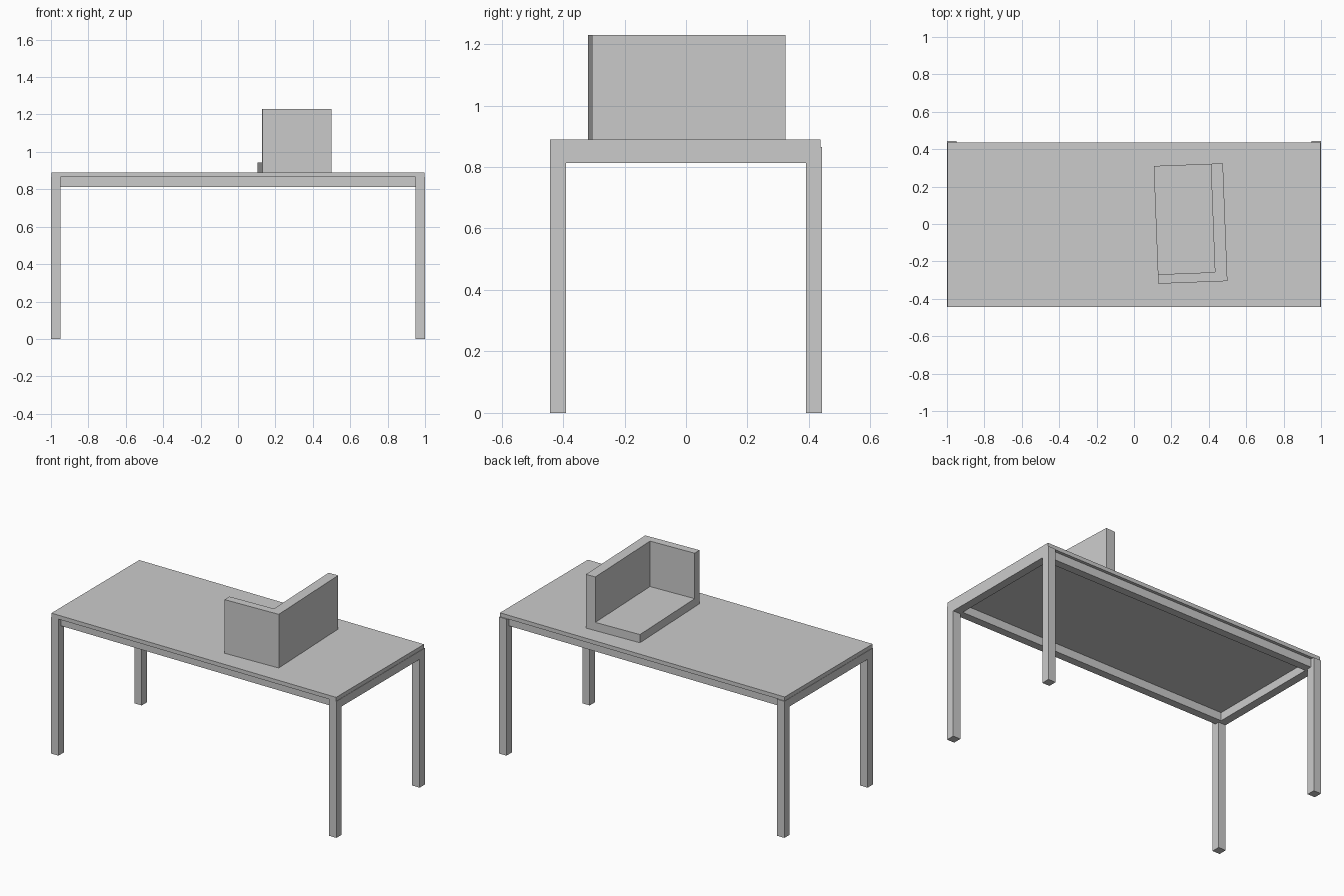
import bpy, bmesh, math
from mathutils import Matrix, Vector

cube = bpy.data.objects.get("Cube")
if cube:
    bpy.data.objects.remove(cube, do_unlink=True)

# Single light grey material
grey = bpy.data.materials.new("light_grey")
grey.use_nodes = True
colour = (0.6, 0.6, 0.6, 1.0)
grey.diffuse_color = colour
grey.node_tree.nodes["Principled BSDF"].inputs["Base Color"].default_value = colour


def prism(name, profile, offset, matrix=Matrix()):
    """Extrude a closed planar profile by an offset vector."""
    bm = bmesh.new()
    face = bm.faces.new([bm.verts.new(p) for p in profile])
    extruded = bmesh.ops.extrude_face_region(bm, geom=[face])
    verts = [g for g in extruded["geom"] if isinstance(g, bmesh.types.BMVert)]
    bmesh.ops.translate(bm, verts=verts, vec=Vector(offset))
    bmesh.ops.recalc_face_normals(bm, faces=bm.faces)
    mesh = bpy.data.meshes.new(name)
    bm.to_mesh(mesh)
    bm.free()
    mesh.materials.append(grey)
    obj = bpy.data.objects.new(name, mesh)
    obj.matrix_world = matrix
    bpy.context.collection.objects.link(obj)
    return obj


def box(name, x, y, z, matrix=Matrix()):
    base = [(x[0], y[0], z[0]), (x[1], y[0], z[0]), (x[1], y[1], z[0]), (x[0], y[1], z[0])]
    return prism(name, base, (0, 0, z[1] - z[0]), matrix)


TOP_Z, FRAME_Z, RAIL_Z = 0.89, 0.865, 0.813
HALF_Y, LEG_Y = 0.443, 0.39

# Table top
box("table_top", (-0.998, 0.998), (-HALF_Y, 0.437), (FRAME_Z, TOP_Z))

# End frames: two legs joined by a flush rail
frame = [(-HALF_Y, 0), (-HALF_Y, FRAME_Z), (HALF_Y, FRAME_Z), (HALF_Y, 0),
         (LEG_Y, 0), (LEG_Y, RAIL_Z), (-LEG_Y, RAIL_Z), (-LEG_Y, 0)]
for name, x0 in (("left_leg_frame", 0.948), ("right_leg_frame", -1.0)):
    prism(name, [(x0, y, z) for y, z in frame], (0.052, 0, 0))

# Long rails, set in slightly from the legs
for name, y in (("front_rail", (-0.418, -0.368)), ("back_rail", (0.368, 0.418))):
    box(name, (-0.948, 0.948), y, (RAIL_Z, FRAME_Z))

# Open corner tray on the table, turned slightly
turn = Matrix.Translation((0.3025, 0.0025, TOP_Z)) @ Matrix.Rotation(math.radians(2.2), 4, "Z")
X, Y, H = 0.185, 0.315, 0.34
box("tray_base", (-X, X - 0.065), (-Y + 0.05, Y), (0, 0.052), turn)
box("tray_side_wall", (X - 0.065, X), (-Y + 0.05, Y), (0, H), turn)
box("tray_front_wall", (-X, X), (-Y, -Y + 0.05), (0, H), turn)
